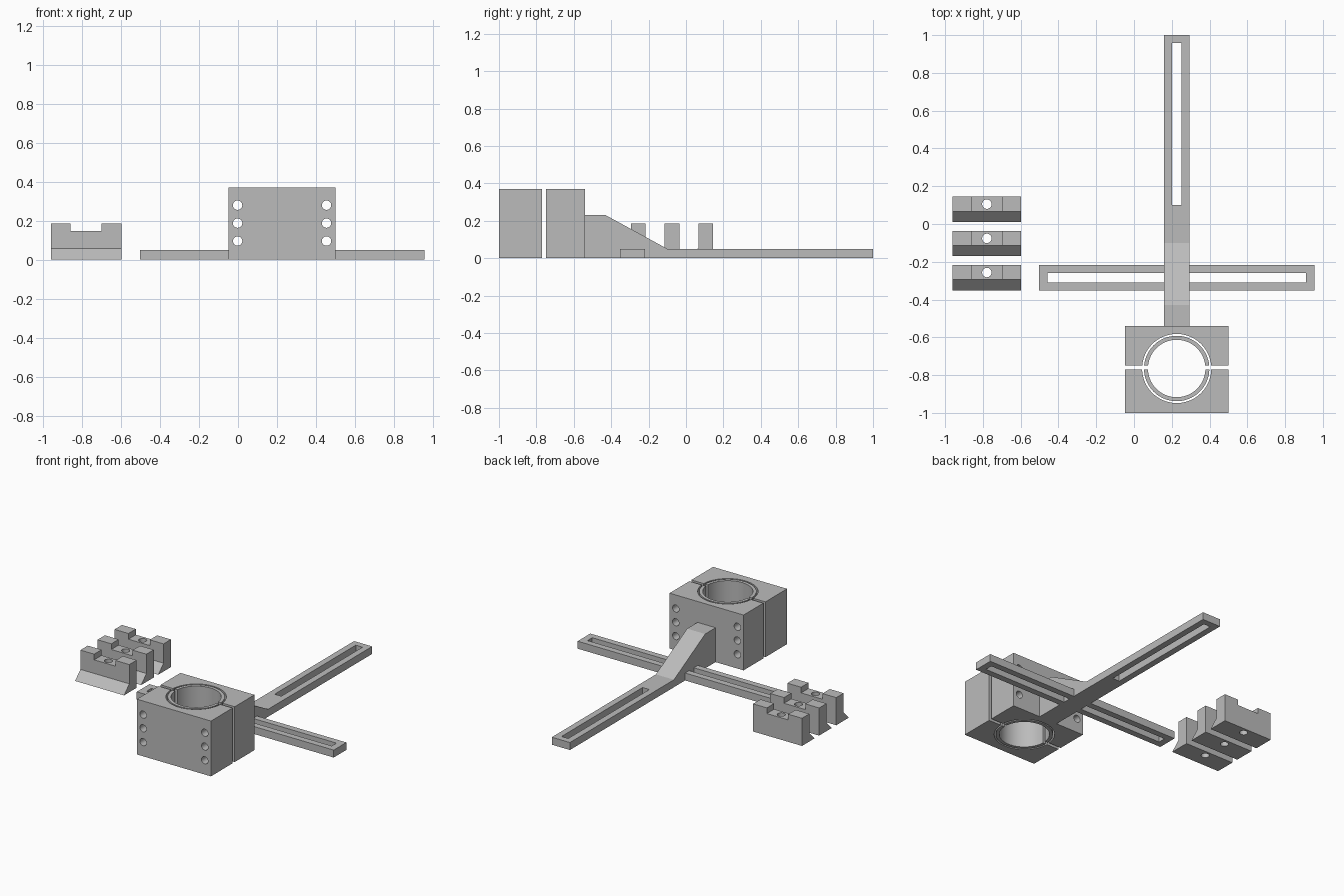
import bpy
import bmesh
from math import radians, pi
from mathutils import Matrix, Vector

cube = bpy.data.objects.get("Cube")
if cube:
    bpy.data.objects.remove(cube, do_unlink=True)

grey = bpy.data.materials.new("plain grey")
grey.use_nodes = True
colour = (0.5, 0.5, 0.5, 1)
grey.diffuse_color = colour
grey.node_tree.nodes["Principled BSDF"].inputs["Base Color"].default_value = colour


def add_object(name, bm):
    bmesh.ops.recalc_face_normals(bm, faces=bm.faces)
    mesh = bpy.data.meshes.new(name)
    bm.to_mesh(mesh)
    bm.free()
    mesh.materials.append(grey)
    obj = bpy.data.objects.new(name, mesh)
    bpy.context.collection.objects.link(obj)
    return obj


def box(name, low, high):
    low, high = Vector(low), Vector(high)
    bm = bmesh.new()
    place = Matrix.Translation((low + high) / 2) @ Matrix.Diagonal((*(high - low), 1))
    bmesh.ops.create_cube(bm, size=1, matrix=place)
    return add_object(name, bm)


def cylinder(name, centre, radius, length, axis="Z", sides=32):
    bm = bmesh.new()
    turn = Matrix.Rotation(pi / 2, 4, "X") if axis == "Y" else Matrix()
    bmesh.ops.create_cone(bm, cap_ends=True, segments=sides, radius1=radius,
                          radius2=radius, depth=length,
                          matrix=Matrix.Translation(centre) @ turn)
    return add_object(name, bm)


def side_profile(name, points, x1, x2):
    """Extrude a (y, z) outline from x1 to x2."""
    bm = bmesh.new()
    face = bm.faces.new([bm.verts.new((x1, y, z)) for y, z in points])
    moved = bmesh.ops.extrude_face_region(bm, geom=[face])["geom"]
    bmesh.ops.translate(bm, vec=(x2 - x1, 0, 0),
                        verts=[v for v in moved if isinstance(v, bmesh.types.BMVert)])
    return add_object(name, bm)


def combine(obj, other, operation="DIFFERENCE"):
    """Apply a boolean and remove the tool object."""
    other.hide_render = True
    mod = obj.modifiers.new("boolean", "BOOLEAN")
    mod.operation, mod.solver, mod.object = operation, "EXACT", other
    bpy.context.view_layer.objects.active = obj
    bpy.ops.object.modifier_apply(modifier=mod.name)
    bpy.data.objects.remove(other, do_unlink=True)


def smooth(obj):
    bpy.ops.object.select_all(action="DESELECT")
    obj.select_set(True)
    bpy.context.view_layer.objects.active = obj
    bpy.ops.object.shade_smooth_by_angle(angle=radians(30))


MID = 0.226            # x of the clamp and arm centre line
BORE_Y = -0.765
TOP = 0.37
HALVES = {"clamp_front": (-1.0, -0.771), "clamp_back": (-0.749, -0.54)}

# Clamp block halves with screw holes, and the liner halves inside them
for name, (y1, y2) in HALVES.items():
    half = box(name, (MID - 0.274, y1, 0), (MID + 0.274, y2, TOP))
    combine(half, cylinder("bore", (MID, BORE_Y, TOP / 2), 0.183, 1, sides=96))
    for side in (-1, 1):
        for z in (0.095, 0.187, 0.279):
            combine(half, cylinder("screw_hole", (MID + side * 0.228, BORE_Y, z),
                                   0.024, 1, "Y"))
    smooth(half)

    liner = cylinder(name + "_liner", (MID, BORE_Y, TOP / 2), 0.173, TOP, sides=96)
    combine(liner, cylinder("bore", (MID, BORE_Y, TOP / 2), 0.152, 1, sides=96))
    keep = box("keep", (MID - 0.3, y1, -0.1), (MID + 0.3, y2, 0.5))
    combine(liner, keep, "INTERSECT")
    smooth(liner)

# Slotted cross bar joined to the slotted arm
arm = side_profile("arm", [(-0.54, 0), (1, 0), (1, 0.05), (-0.1, 0.05),
                           (-0.43, 0.23), (-0.54, 0.23)], MID - 0.067, MID + 0.067)
combine(arm, box("arm_slot", (MID - 0.025, 0.1, -0.1), (MID + 0.025, 0.958, 0.2)))
bar = box("cross_bar_and_arm", (MID - 0.729, -0.352, 0), (MID + 0.729, -0.218, 0.05))
combine(bar, box("bar_slot", (MID - 0.685, -0.31, -0.1), (MID + 0.685, -0.26, 0.2)))
combine(bar, arm, "UNION")

# Three notched jaws with a flared foot and a vertical screw hole
LEFT, RIGHT = -0.96, -0.598
CENTRE = (LEFT + RIGHT) / 2
for i, y in enumerate((0.145, -0.036, -0.217)):
    jaw = side_profile(f"jaw_{i + 1}", [(y, 0), (y, 0.185), (y - 0.078, 0.185),
                                        (y - 0.078, 0.056), (y - 0.134, 0)], LEFT, RIGHT)
    combine(jaw, box("notch", (CENTRE - 0.079, y - 0.3, 0.147),
                     (CENTRE + 0.079, y + 0.1, 0.3)))
    combine(jaw, cylinder("screw_hole", (CENTRE, y - 0.04, 0.1), 0.025, 1))
    smooth(jaw)
